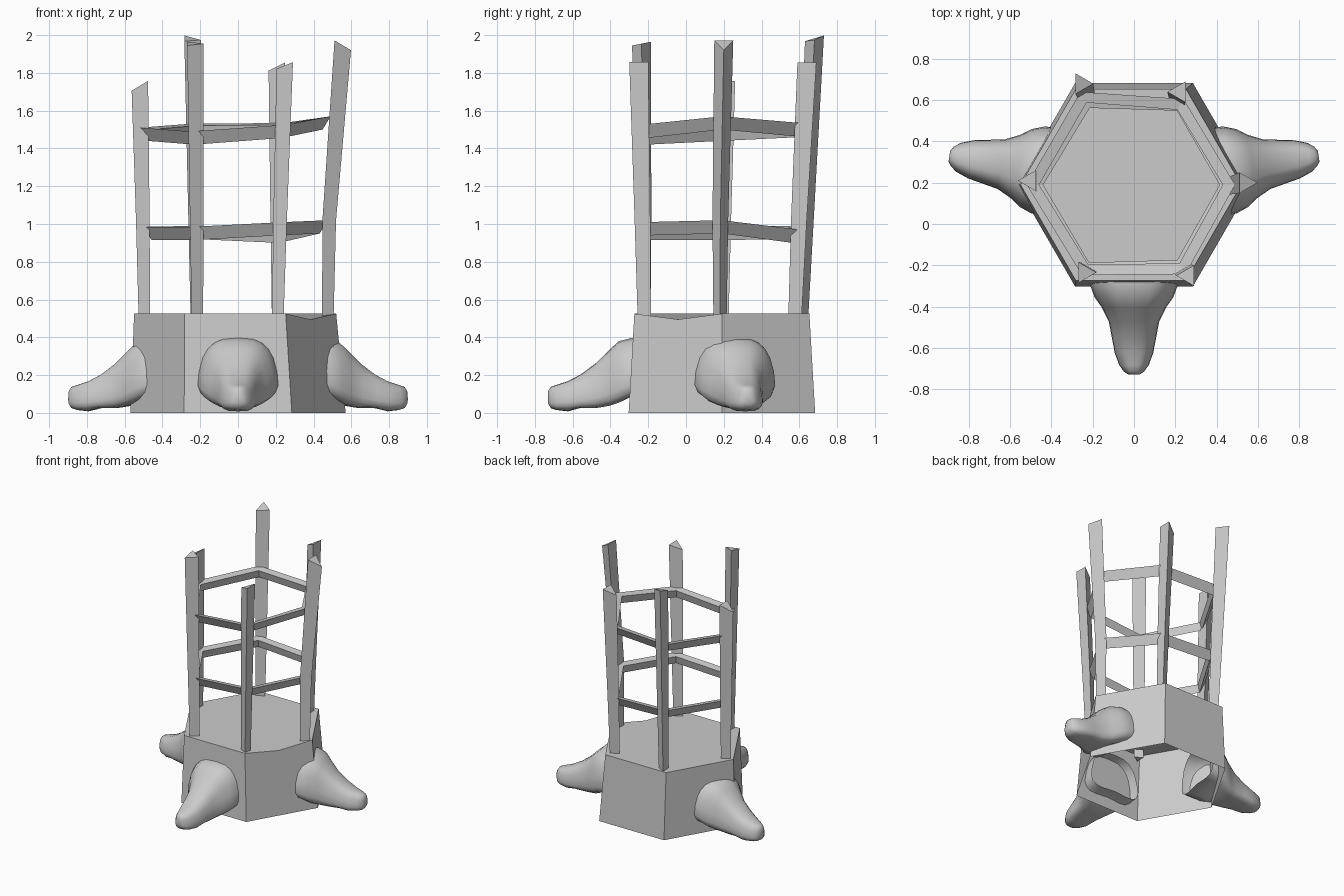
import bpy, bmesh
from math import sin, cos, radians, pi, copysign
from mathutils import Vector, Matrix

if "Cube" in bpy.data.objects:
    bpy.data.objects.remove(bpy.data.objects["Cube"], do_unlink=True)

grey = bpy.data.materials.new("plain grey")
grey.use_nodes = True
GREY = (0.6, 0.6, 0.6, 1)
grey.diffuse_color = GREY
grey.node_tree.nodes["Principled BSDF"].inputs["Base Color"].default_value = GREY


def loft(name, rings, cap_start=True, cap_end=True, loop=False):
    """Skin a list of equally sized closed rings into one object."""
    bm = bmesh.new()
    rows = [[bm.verts.new(p) for p in ring] for ring in rings]
    pairs = list(zip(rows, rows[1:])) + ([(rows[-1], rows[0])] if loop else [])
    n = len(rows[0])
    for a, b in pairs:
        for i in range(n):
            j = (i + 1) % n
            bm.faces.new((a[i], a[j], b[j], b[i]))
    if cap_start and not loop:
        bm.faces.new(rows[0][::-1])
    if cap_end and not loop:
        bm.faces.new(rows[-1])
    bmesh.ops.recalc_face_normals(bm, faces=bm.faces)
    mesh = bpy.data.meshes.new(name)
    bm.to_mesh(mesh)
    bm.free()
    mesh.materials.append(grey)
    obj = bpy.data.objects.new(name, mesh)
    bpy.context.collection.objects.link(obj)
    return obj


CENTRE = Vector((0, 0.19, 0))


def hex_points(radius, z, centre=CENTRE):
    """Hexagon with a corner towards +x, plus the middle of every side."""
    c = [centre + Vector((radius * cos(k * pi / 3), radius * sin(k * pi / 3), z)) for k in range(6)]
    return [p for k in range(6) for p in (c[k], (c[k] + c[(k + 1) % 6]) / 2)]


# Open-bottomed hexagonal base with a sagging corner edge on top
rim = hex_points(0.535, 0.525, CENTRE + Vector((-0.015, 0, 0)))
rim[11].z -= 0.03
loft("base", [hex_points(0.57, 0), rim], cap_start=False)

# Leaning three-sided posts: direction, bottom, top, top height, top tilt, bend
POSTS = {
    "left_post": (0, (0.465, 0.18), (0.54, 0.20), 1.955, (-0.6, 0), 0.08),
    "back_left_post": (60, (0.22, 0.575), (0.22, 0.64), 1.84, (0.5, 0), 0.35),
    "back_right_post": (120, (-0.23, 0.61), (-0.255, 0.68), 1.98, (-0.1, 0.3), 0.35),
    "right_post": (180, (-0.485, 0.19), (-0.505, 0.21), 1.74, (0.6, 0), 0.35),
    "front_right_post": (240, (-0.225, -0.22), (-0.24, -0.235), 1.955, (0, 0.2), 0.35),
    "front_left_post": (300, (0.22, -0.22), (0.262, -0.25), 1.845, (0.4, 0), 0.35),
}


def triangle(centre, z, radius, direction, tilt=(0, 0)):
    ring = []
    for k in range(3):
        a = radians(direction + 120 * k)
        dx, dy = radius * cos(a), radius * sin(a)
        ring.append((centre.x + dx, centre.y + dy, z + tilt[0] * dx + tilt[1] * dy))
    return ring


for name, (direction, low, high, z, tilt, bend) in POSTS.items():
    low, high = Vector(low), Vector(high)
    loft(name, [triangle(low, 0.46, 0.040, direction),
                triangle(low.lerp(high, bend), 1.02, 0.048, direction),
                triangle(high, z, 0.058, direction, tilt)])


# Uneven hexagonal rails with a three-sided section
def rail(name, radii, heights):
    rings = []
    for k in range(6):
        out = Vector((cos(k * pi / 3), sin(k * pi / 3), 0))
        rings.append([CENTRE + out * (radii[k] + dr) + Vector((0, 0, heights[k] + dz))
                      for dr, dz in ((0.03, 0), (-0.03, -0.01), (-0.012, -0.07))])
    loft(name, rings, loop=True)


rail("lower_rail", (0.445, 0.445, 0.46, 0.47, 0.465, 0.45), (1.02, 0.97, 0.99, 0.985, 0.985, 1.01))
rail("upper_rail", (0.46, 0.45, 0.49, 0.49, 0.475, 0.47), (1.57, 1.535, 1.53, 1.51, 1.49, 1.525))


# Animal heads: distance along the snout, half width, top and bottom
HEAD = ((-0.08, 0.245, 0.405, 0.05), (0, 0.24, 0.395, 0.04), (0.06, 0.215, 0.38, 0.015),
        (0.11, 0.175, 0.335, 0.005), (0.18, 0.137, 0.265, 0), (0.26, 0.12, 0.205, 0.005),
        (0.33, 0.105, 0.168, 0.008), (0.39, 0.08, 0.148, 0.015), (0.42, 0.055, 0.138, 0.025),
        (0.435, 0.03, 0.115, 0.05))


def soft(v, power):
    return copysign(abs(v) ** power, v)


def head(name, origin, turn):
    place = Matrix.Translation((*origin, 0)) @ Matrix.Rotation(radians(turn), 4, "Z")
    rings = []
    for d, w, top, bottom in HEAD:
        mid, half = (top + bottom) / 2, (top - bottom) / 2
        ring = []
        for k in range(20):
            a = k * pi / 10
            s = soft(sin(a), 0.75)
            across = w * soft(cos(a), 0.65) * (1 - 0.14 * (s + 1))
            # Jaw underside arches up between the cheeks
            lift = 0.22 * w * (1 - abs(cos(a))) if s < 0 and d < 0.3 else 0
            ring.append(place @ Vector((d, across, mid + half * s + lift)))
        rings.append(ring)
    obj = loft(name, rings, cap_start=False)
    bpy.ops.object.select_all(action="DESELECT")
    obj.select_set(True)
    bpy.context.view_layer.objects.active = obj
    bpy.ops.object.shade_smooth_by_angle(angle=radians(50))


head("front_head", (0, -0.295), -90)
head("left_head", (0.465, 0.262), 9)
head("right_head", (-0.465, 0.262), 171)
